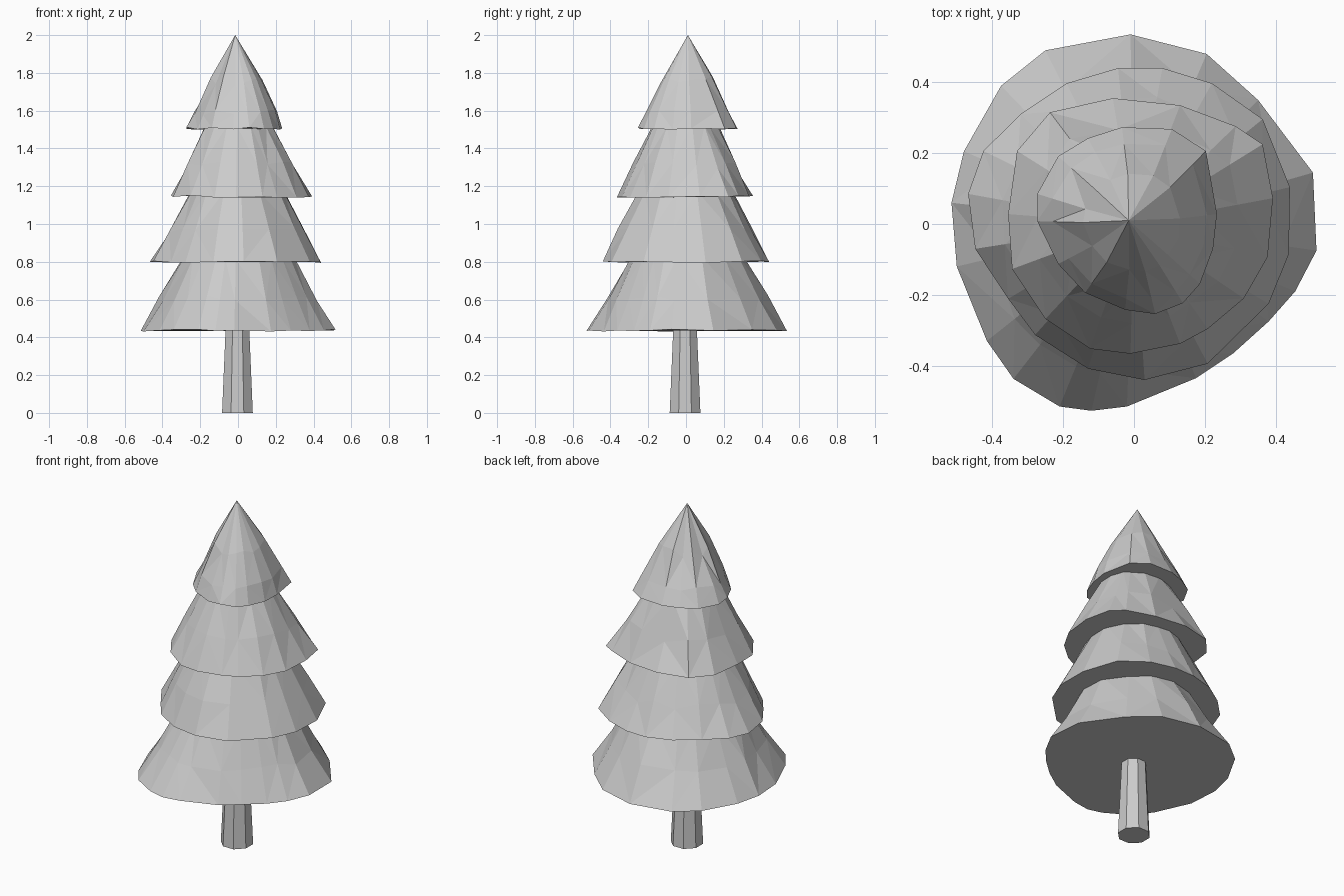
import bpy, bmesh, math, random
from mathutils import Vector

if "Cube" in bpy.data.objects:
    bpy.data.objects.remove(bpy.data.objects["Cube"])

random.seed(4)
APEX = Vector((-0.015, 0.01, 2.0))


def ring_mesh(name, rings):
    """Skin a stack of equal-sized rings and cap both ends."""
    bm = bmesh.new()
    loops = [[bm.verts.new(p) for p in ring] for ring in rings]
    n = len(loops[0])
    for low, high in zip(loops, loops[1:]):
        for i in range(n):
            j = (i + 1) % n
            bm.faces.new((low[i], low[j], high[j], high[i]))
    bm.faces.new(loops[0])
    bm.faces.new(loops[-1])
    bmesh.ops.remove_doubles(bm, verts=bm.verts, dist=0.0005)
    bmesh.ops.triangulate(bm, faces=[f for f in bm.faces if len(f.verts) == 4])
    bmesh.ops.recalc_face_normals(bm, faces=bm.faces)
    mesh = bpy.data.meshes.new(name)
    bm.to_mesh(mesh)
    bm.free()
    obj = bpy.data.objects.new(name, mesh)
    bpy.context.collection.objects.link(obj)
    return obj


def foliage(name, rim, profile):
    """Irregular skirt: profile rows are (z, mean radius, roundness, jitter)."""
    mean = sum(math.hypot(x, y) for x, y in rim) / len(rim)
    rings = []
    for z, radius, roundness, jitter in profile:
        ring = []
        for x, y in rim:
            r = math.hypot(x, y)
            k = radius / mean * (1 - roundness + roundness * mean / r)
            k *= 1 + random.uniform(-jitter, jitter)
            dz = random.uniform(-jitter, jitter) * 0.8
            ring.append((x * k, y * k, z + dz))
        rings.append(ring)
    # keep the rim exactly as drawn
    rings[0] = [(x, y, profile[0][0] + random.uniform(-.006, .006)) for x, y in rim]
    if profile[-1][0] == APEX.z:
        rings[-1] = [APEX] * len(rim)
    return ring_mesh(name, rings)


# Skirt outlines seen from above
RIM_1 = [(-.01, .535), (.205, .48), (.35, .35), (.505, .145), (.515, -.075),
         (.455, -.19), (.38, -.275), (.28, -.365), (.175, -.435), (-.02, -.515),
         (-.12, -.527), (-.21, -.515), (-.34, -.437), (-.415, -.33),
         (-.5, -.12), (-.515, .06), (-.48, .205), (-.375, .39), (-.25, .49)]
RIM_2 = [(-.045, .44), (.08, .44), (.22, .397), (.363, .296), (.44, .104),
         (.437, -.085), (.38, -.225), (.208, -.394), (.03, -.44), (-.13, -.408),
         (-.279, -.313), (-.355, -.211), (-.448, -.07), (-.468, .085),
         (-.425, .206), (-.32, .31), (-.19, .397)]
RIM_3 = [(-.06, .355), (.13, .335), (.287, .276), (.363, .225), (.392, .073),
         (.377, -.093), (.31, -.21), (.208, -.296), (.13, -.338), (-.01, -.366),
         (-.124, -.352), (-.25, -.268), (-.344, -.127), (-.355, .028),
         (-.33, .206), (-.237, .315)]
RIM_4 = [(-.034, .273), (.107, .268), (.203, .206), (.234, .028), (.223, -.07),
         (.186, -.169), (.138, -.223), (.06, -.254), (-.025, -.242),
         (-.138, -.194), (-.214, -.113), (-.273, .008), (-.273, .085),
         (-.214, .191), (-.13, .242)]

# Four stacked foliage tiers
foliage("foliage_bottom", RIM_1,
        [(.437, .50, 0, 0), (.61, .415, .3, .025), (.82, .30, .7, .01)])
foliage("foliage_lower_middle", RIM_2,
        [(.80, .44, 0, 0), (.96, .36, .3, .025), (1.17, .25, .7, .01)])
foliage("foliage_upper_middle", RIM_3,
        [(1.146, .37, 0, 0), (1.31, .285, .3, .025), (1.52, .18, .7, .01)])
foliage("foliage_top", RIM_4,
        [(1.506, .255, 0, 0), (1.59, .222, .2, .02), (1.76, .137, .5, .03),
         (2.0, 0, 1, 0)])

# Tapered eight-sided trunk
ring_mesh("trunk", [[(-.003 + r * math.cos(math.radians(22.5 + 45 * i)),
                      -.005 + r * math.sin(math.radians(22.5 + 45 * i)), z)
                     for i in range(8)] for z, r in ((0, .088), (.46, .067))])
